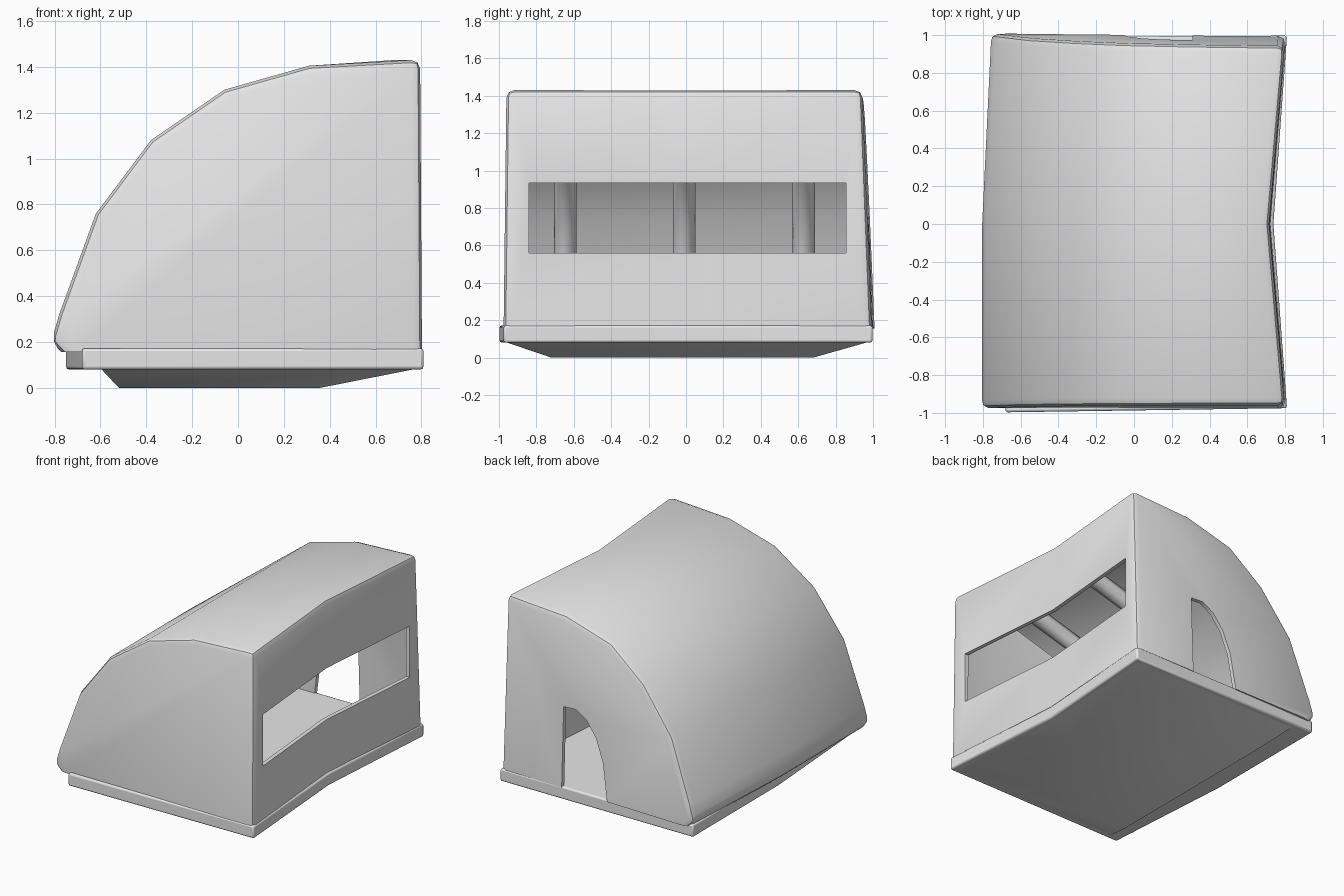
import bpy, bmesh
from mathutils import Vector

cube = bpy.data.objects.get("Cube")
if cube:
    bpy.data.objects.remove(cube, do_unlink=True)

grey = bpy.data.materials.new("light grey")
grey.use_nodes = True
grey.diffuse_color = (0.8, 0.8, 0.8, 1)
grey.node_tree.nodes["Principled BSDF"].inputs["Base Color"].default_value = (0.8, 0.8, 0.8, 1)


def loft(name, rings, open_faces=False):
    """Join equal rings of points; cap both ends. Open rings skip the closing strip."""
    bm = bmesh.new()
    loops = [[bm.verts.new(p) for p in ring] for ring in rings]
    n = len(loops[0])
    for a, b in zip(loops, loops[1:]):
        for i in range(n - 1 if open_faces else n):
            j = (i + 1) % n
            bm.faces.new((a[i], a[j], b[j], b[i]))
    bm.faces.new(loops[0])
    bm.faces.new(loops[-1][::-1])
    bmesh.ops.recalc_face_normals(bm, faces=bm.faces)
    mesh = bpy.data.meshes.new(name)
    bm.to_mesh(mesh)
    bm.free()
    obj = bpy.data.objects.new(name, mesh)
    bpy.context.collection.objects.link(obj)
    mesh.materials.append(grey)
    return obj


def smooth(obj, angle):
    bpy.ops.object.select_all(action='DESELECT')
    obj.select_set(True)
    bpy.context.view_layer.objects.active = obj
    bpy.ops.object.shade_smooth_by_angle(angle=angle)


def bevel(obj, width, segments=2, angle=0.75):
    mod = obj.modifiers.new("Bevel", 'BEVEL')
    mod.width, mod.segments = width, segments
    mod.limit_method, mod.angle_limit = 'ANGLE', angle


# Quarter-arch profile, from the low side over the roof to the window wall
ROOF = [(-0.77, 0.155), (-0.815, 0.2), (-0.78, 0.32), (-0.62, 0.76),
        (-0.38, 1.08), (-0.06, 1.3), (0.31, 1.405), (0.8, 1.432)]
PROFILE = ROOF + [(0.808, 0.17)]


def shift(x, y):
    """Pinch the window wall at mid length and draw in the low side at the back."""
    if x > 0.6:
        return x - 0.085 * (1 - abs(y))
    return x + 0.05 * max(y, 0) if x < -0.3 else x


def section(y):
    ring = []
    for x, z in PROFILE:
        lean = 0
        if y > 0.5:
            lean = 0.03 - 0.05 * (z - 0.17) / 1.26 - 0.01 * x
        elif y < -0.5:
            lean = 0.012 * (z - 0.17)
        ring.append((shift(x, y), y + lean, z))
    return ring


# Hollow shell with bevelled edges
shell = loft("shell", [section(y) for y in (-0.975, 0, 0.97)], open_faces=True)
bevel(shell, 0.04)
solid = shell.modifiers.new("Thickness", 'SOLIDIFY')
solid.thickness, solid.offset = 0.03, -1

# Cutters for the long window and the half-arched doorway
WINDOW = [(-0.84, 0.56), (0.855, 0.56), (0.855, 0.935), (-0.84, 0.935)]
DOOR = [(0.31, 0.1), (0.31, 0.75), (0.21, 0.755), (0.12, 0.7),
        (0.04, 0.59), (-0.02, 0.43), (-0.07, 0.1)]
cutters = [loft("window_cutter", [[(x, y, z) for y, z in WINDOW] for x in (0.5, 1.0)]),
           loft("door_cutter", [[(x, y, z) for x, z in DOOR] for y in (0.8, 1.2)])]
for cutter in cutters:
    cut = shell.modifiers.new("Opening", 'BOOLEAN')
    cut.operation, cut.solver, cut.object = 'DIFFERENCE', 'EXACT', cutter

# Bake the openings so the cutters can go
graph = bpy.context.evaluated_depsgraph_get()
baked = bpy.data.meshes.new_from_object(shell.evaluated_get(graph))
shell.modifiers.clear()
shell.data = baked
for cutter in cutters:
    bpy.data.objects.remove(cutter, do_unlink=True)
smooth(shell, 0.65)

# Floor slab follows the pinched wall
SLAB = [(-0.68, -0.997), (0.81, -0.975), (0.738, 0), (0.81, 0.997),
        (-0.75, 0.99), (-0.75, 0)]
slab = loft("floor_slab", [[(x, y, z) for x, y in SLAB] for z in (0.08, 0.172)])
bevel(slab, 0.012)
smooth(slab, 0.65)

# Tapered underside
UPPER = [(-0.6, -0.97), (0.79, -0.965), (0.725, 0), (0.79, 0.98), (-0.6, 0.97), (-0.6, 0)]
LOWER = [(-0.52, -0.72), (0.36, -0.72), (0.34, 0), (0.36, 0.68), (-0.52, 0.68), (-0.52, 0)]
underside = loft("underside", [[(x, y, 0.0) for x, y in LOWER],
                               [(x, y, 0.085) for x, y in UPPER]])
smooth(underside, 0.9)

# Round ribs along the inside of the roof
for name, y in (("front_rib", -0.645), ("middle_rib", -0.01), ("back_rib", 0.63)):
    curve = bpy.data.curves.new(name, 'CURVE')
    curve.dimensions = '3D'
    curve.bevel_depth, curve.bevel_resolution, curve.use_fill_caps = 0.06, 2, True
    spline = curve.splines.new('POLY')
    points = [Vector((shift(x, y), y, z)) for x, z in ROOF[2:]]
    points = [Vector((points[0].x, y, 0.17))] + points
    centre = Vector((0.45, y, 0.17))
    spline.points.add(len(points) - 1)
    for slot, p in zip(spline.points, points):
        # Pull each point inside the shell
        inward = centre - p
        inward.normalize()
        slot.co = (*(p + inward * 0.09), 1)
    curve.materials.append(grey)
    rib = bpy.data.objects.new(name, curve)
    bpy.context.collection.objects.link(rib)
    graph = bpy.context.evaluated_depsgraph_get()
    mesh = bpy.data.meshes.new_from_object(rib.evaluated_get(graph))
    bpy.data.objects.remove(rib)
    rib = bpy.data.objects.new(name, mesh)
    bpy.context.collection.objects.link(rib)
    smooth(rib, 0.8)
